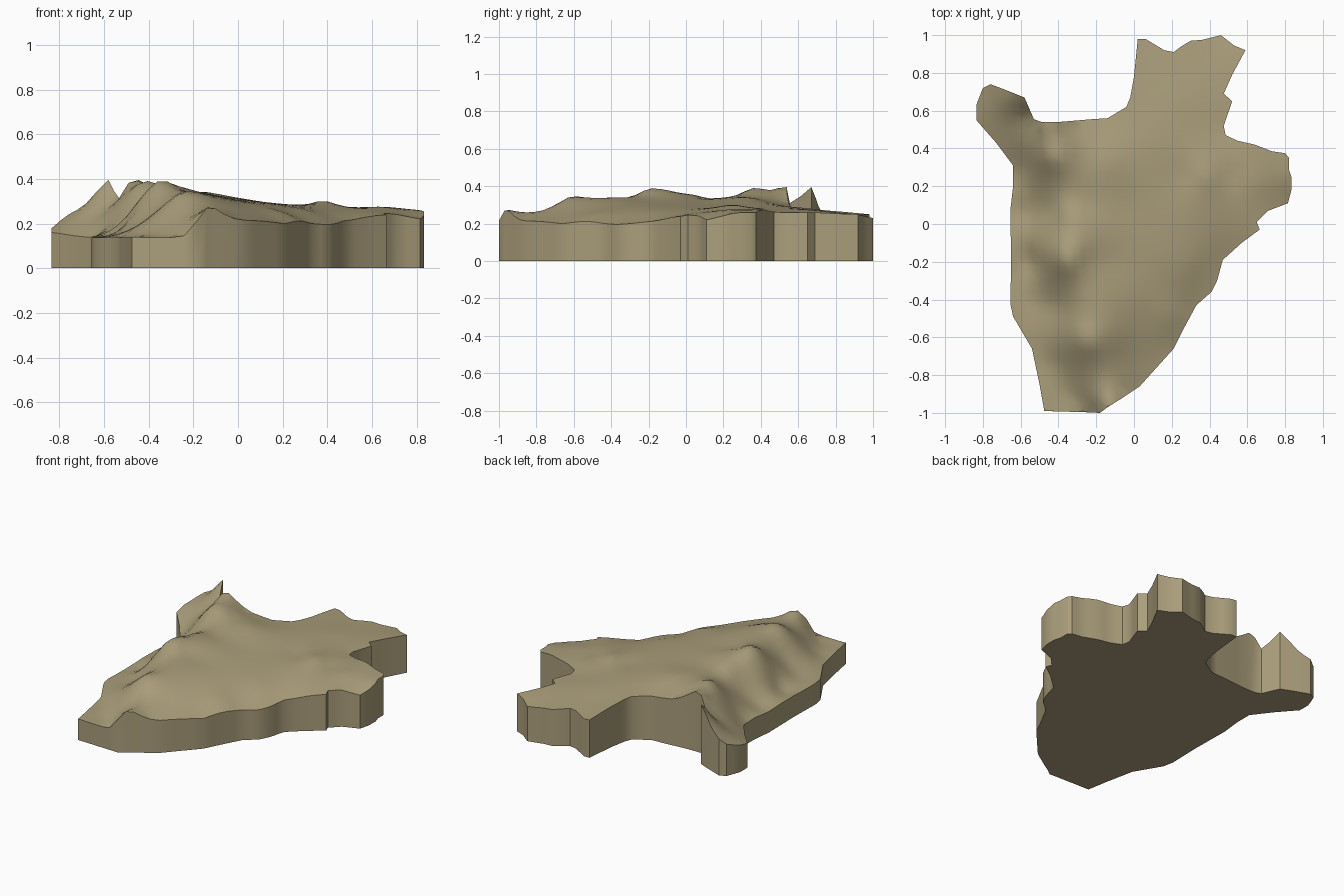
import bpy, bmesh, math
from mathutils import Vector
from mathutils.geometry import delaunay_2d_cdt

if "Cube" in bpy.data.objects:
    bpy.data.objects.remove(bpy.data.objects["Cube"])

# Plan outline of the relief block, clockwise from the north neck
OUTLINE = [
    (.02, .98), (.06, .98), (.16, .92), (.21, .91), (.25, .94), (.30, .97), (.36, .975),
    (.46, 1.0), (.53, .945), (.59, .92), (.52, .79), (.475, .69), (.52, .65), (.475, .52),
    (.485, .47), (.55, .44), (.64, .42), (.73, .385), (.80, .375), (.82, .35), (.82, .29),
    (.833, .25), (.833, .18), (.815, .11), (.71, .07), (.65, .01), (.665, -.03), (.57, -.10),
    (.47, -.19), (.44, -.30), (.41, -.36), (.33, -.43), (.26, -.56), (.21, -.66), (.12, -.76),
    (.03, -.86), (-.06, -.92), (-.14, -.97), (-.18, -1.0), (-.24, -.997), (-.475, -.99),
    (-.50, -.85), (-.54, -.66), (-.64, -.49), (-.655, -.42), (-.65, -.2), (-.655, .07),
    (-.64, .20), (-.64, .31), (-.73, .43), (-.835, .55), (-.835, .63), (-.80, .72),
    (-.76, .74), (-.68, .71), (-.58, .67), (-.53, .555), (-.49, .54), (-.40, .54),
    (-.22, .555), (-.14, .56), (-.04, .62), (-.02, .67), (0, .78)]

# Surface heights along the rim (x, y, z)
RIM = [
    (-.47, -.99, .14), (-.24, -1, .145), (-.14, -.97, .27), (-.04, -.91, .23), (.03, -.86, .215),
    (.21, -.66, .20), (.33, -.43, .20), (.44, -.3, .20), (.48, -.19, .21), (.66, -.03, .24),
    (.82, .11, .22), (.83, .25, .255), (.80, .375, .26), (.64, .42, .275), (.48, .5, .26),
    (.52, .65, .26), (.59, .92, .25), (.46, 1, .23), (.21, .91, .25), (.02, .98, .25),
    (0, .75, .27), (-.04, .62, .285), (-.14, .56, .29), (-.30, .545, .31), (-.40, .54, .365),
    (-.48, .54, .395), (-.53, .555, .31), (-.58, .67, .395), (-.68, .71, .29), (-.76, .74, .24),
    (-.80, .72, .21), (-.835, .55, .16), (-.73, .43, .145), (-.64, .31, .14), (-.65, .15, .14),
    (-.655, 0, .14), (-.65, -.2, .14), (-.65, -.42, .14), (-.54, -.66, .14), (-.5, -.85, .14)]

# Ridges, valleys, lake plain and plateau (x, y, z)
INLAND = [
    (-.43, .35, .385), (-.35, .05, .345), (-.35, -.2, .39), (-.37, -.12, .375), (-.46, -.18, .28),
    (-.42, -.44, .21), (-.25, -.4, .335), (-.25, -.62, .34), (-.18, -.78, .265), (-.12, -.88, .262),
    (-.42, -.75, .155), (-.35, -.88, .145), (-.57, .05, .15), (-.55, -.2, .15), (-.55, -.4, .15),
    (-.47, .08, .225), (-.55, .27, .22), (-.68, .55, .22), (-.25, .1, .335), (-.25, -.2, .35),
    (-.27, .35, .345), (-.14, .33, .34), (-.1, -.2, .32), (-.05, .1, .315), (.05, -.5, .275),
    (.05, .45, .30), (.2, .1, .288), (.28, .25, .28), (.38, .25, .303), (.5, .25, .27),
    (.3, -.2, .26), (.25, .65, .275), (.63, .22, .275), (.2, -.48, .25), (-.05, -.7, .265)]
POINTS = RIM + INLAND


def solve(a, b):
    """Gaussian elimination with pivoting."""
    n = len(b)
    m = [row[:] + [v] for row, v in zip(a, b)]
    for i in range(n):
        p = max(range(i, n), key=lambda r: abs(m[r][i]))
        m[i], m[p] = m[p], m[i]
        for r in range(i + 1, n):
            f = m[r][i] / m[i][i]
            if f:
                m[r] = [u - f * v for u, v in zip(m[r], m[i])]
    x = [0.0] * n
    for i in reversed(range(n)):
        x[i] = (m[i][n] - sum(m[i][j] * x[j] for j in range(i + 1, n))) / m[i][i]
    return x


def kernel(x, y, p):
    return math.sqrt((x - p[0]) ** 2 + (y - p[1]) ** 2 + .035 ** 2)


# Smooth surface through all the height points
rows = [[kernel(q[0], q[1], p) for p in POINTS] + [1.0] for q in POINTS]
rows.append([1.0] * len(POINTS) + [0.0])
weights = solve(rows, [p[2] for p in POINTS] + [0.0])


def height(x, y):
    z = weights[-1] + sum(w * kernel(x, y, p) for w, p in zip(weights, POINTS))
    return min(.395, max(.138, z))


def inside(x, y):
    hit = False
    for (x0, y0), (x1, y1) in zip(OUTLINE, OUTLINE[1:] + OUTLINE[:1]):
        if (y0 > y) != (y1 > y) and x < x0 + (y - y0) * (x1 - x0) / (y1 - y0):
            hit = not hit
    return hit


# Rim points, with long runs subdivided, then an inner grid
pts = []
for a, b in zip(OUTLINE, OUTLINE[1:] + OUTLINE[:1]):
    a, b = Vector(a), Vector(b)
    steps = max(1, math.ceil((b - a).length / .07))
    pts += [a.lerp(b, i / steps) for i in range(steps)]
count = len(pts)
rim_edges = [(i, (i + 1) % count) for i in range(count)]
STEP = .045
for i in range(-22, 23):
    for j in range(-22, 23):
        x, y = i * STEP, j * STEP
        if inside(x, y) and min((Vector((x, y)) - p).length for p in pts[:count]) > .025:
            pts.append(Vector((x, y)))
cv, _, cf, *_ = delaunay_2d_cdt(pts, rim_edges, [], 0, 1e-5)

# Flat base, extruded up to the terrain surface
bm = bmesh.new()
verts = [bm.verts.new((v.x, v.y, 0)) for v in cv]
for f in cf:
    c = sum((cv[i] for i in f), Vector((0, 0))) / len(f)
    if inside(c.x, c.y):
        bm.faces.new([verts[i] for i in f])
new = bmesh.ops.extrude_face_region(bm, geom=bm.faces[:], use_keep_orig=True)
for g in new["geom"]:
    if isinstance(g, bmesh.types.BMVert):
        g.co.z = height(g.co.x, g.co.y)
bmesh.ops.delete(bm, geom=[v for v in bm.verts if not v.link_faces], context='VERTS')
bmesh.ops.recalc_face_normals(bm, faces=bm.faces[:])

mesh = bpy.data.meshes.new("terrain_relief")
bm.to_mesh(mesh)
bm.free()
terrain = bpy.data.objects.new("terrain_relief", mesh)
bpy.context.collection.objects.link(terrain)

earth = bpy.data.materials.new("tan_earth")
earth.diffuse_color = (.41, .345, .20, 1)
earth.use_nodes = True
earth.node_tree.nodes["Principled BSDF"].inputs["Base Color"].default_value = earth.diffuse_color
mesh.materials.append(earth)

bpy.context.view_layer.objects.active = terrain
terrain.select_set(True)
bpy.ops.object.shade_smooth_by_angle(angle=math.radians(40))
